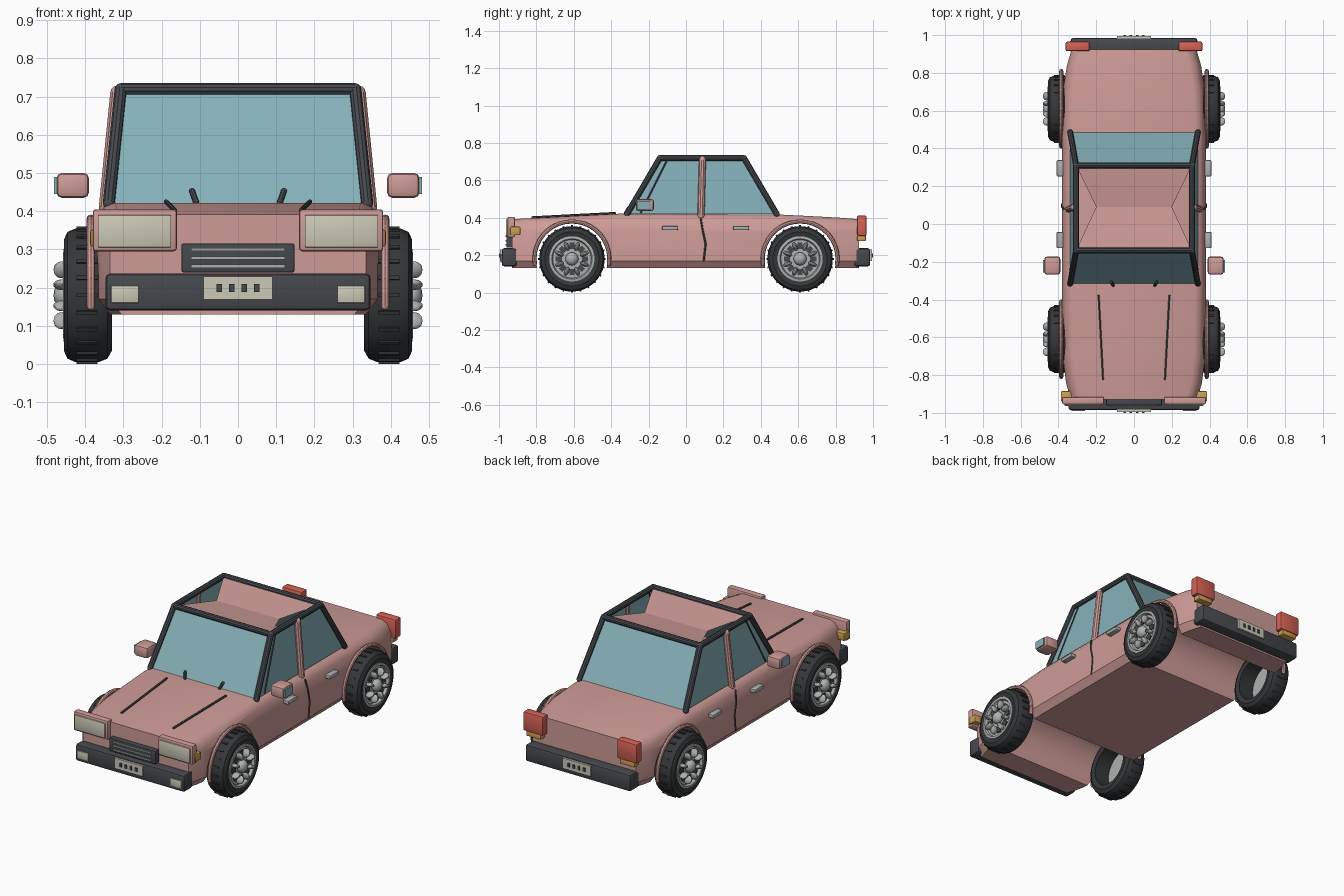
import bpy, bmesh
from math import pi, sin, cos, radians
from mathutils import Vector, Matrix

cube = bpy.data.objects.get("Cube")
if cube:
    bpy.data.objects.remove(cube, do_unlink=True)


def material(name, r, g, b):
    m = bpy.data.materials.new(name)
    m.use_nodes = True
    m.diffuse_color = (r, g, b, 1)
    m.node_tree.nodes["Principled BSDF"].inputs["Base Color"].default_value = (r, g, b, 1)
    return m


PINK = material("pink paint", .62, .33, .31)
TRIM = material("dark trim", .06, .065, .075)
RUBBER = material("black rubber", .035, .038, .042)
GLASS = material("teal glass", .24, .44, .49)
CREAM = material("cream lamp", .60, .58, .46)
SILVER = material("silver metal", .42, .44, .43)
RED = material("red lamp", .66, .12, .09)
AMBER = material("amber lamp", .60, .35, .08)


def finish(name, bm, mat, smooth=True):
    bmesh.ops.recalc_face_normals(bm, faces=bm.faces)
    me = bpy.data.meshes.new(name)
    bm.to_mesh(me)
    bm.free()
    me.materials.append(mat)
    ob = bpy.data.objects.new(name, me)
    bpy.context.collection.objects.link(ob)
    if smooth:
        shade(ob)
    return ob


def shade(ob):
    bpy.ops.object.select_all(action='DESELECT')
    ob.select_set(True)
    bpy.context.view_layer.objects.active = ob
    bpy.ops.object.shade_smooth_by_angle(angle=radians(35))


def box(name, lo, hi, mat, bevel=0.0):
    lo, hi = Vector(lo), Vector(hi)
    bm = bmesh.new()
    bmesh.ops.create_cube(bm, size=1, matrix=Matrix.Translation((lo + hi) / 2)
                          @ Matrix.Diagonal((*(hi - lo), 1)))
    if bevel:
        bmesh.ops.bevel(bm, geom=bm.edges[:], offset=bevel, segments=2,
                        profile=.5, affect='EDGES')
    return finish(name, bm, mat)


def rods(name, paths, r, mat, sides=10):
    """Round bars with ball joints along each path."""
    bm = bmesh.new()
    for path in paths:
        pts = [Vector(p) for p in path]
        for p, q in zip(pts, pts[1:]):
            d = q - p
            rot = d.to_track_quat('Z', 'Y').to_matrix().to_4x4()
            bmesh.ops.create_cone(bm, cap_ends=True, segments=sides, radius1=r, radius2=r,
                                  depth=d.length, matrix=Matrix.Translation((p + q) / 2) @ rot)
        for p in pts:
            bmesh.ops.create_uvsphere(bm, u_segments=sides, v_segments=6, radius=r,
                                      matrix=Matrix.Translation(p))
    return finish(name, bm, mat)


def lathe(name, profile, centre, mat, closed=True):
    """Spin (x, radius) points about the x axis through the centre."""
    bm = bmesh.new()
    c = Vector(centre)
    vs = [bm.verts.new(c + Vector((x, 0, r))) for x, r in profile]
    es = [bm.edges.new(e) for e in zip(vs, vs[1:])]
    if closed:
        es.append(bm.edges.new((vs[-1], vs[0])))
    bmesh.ops.spin(bm, geom=vs + es, cent=c, axis=(1, 0, 0), angle=2 * pi, steps=36)
    bmesh.ops.remove_doubles(bm, verts=bm.verts, dist=.0001)
    return finish(name, bm, mat)


# Body shell: cross-sections lofted along the length
bm = bmesh.new()
rings = []
for y, w, top in [(-.93, .335, .395), (-.84, .36, .40), (-.7, .377, .407), (-.35, .382, .425),
                  (.5, .382, .42), (.7, .377, .41), (.84, .355, .402), (.925, .33, .395)]:
    half = [(w - .03, .13), (w, .17), (w, .33), (w - .012, top - .04),
            (w - .03, top - .015), (w - .06, top - .003)]
    section = half + [(-x, z) for x, z in reversed(half)]
    rings.append([bm.verts.new((x, y, z)) for x, z in section])
for a, b in zip(rings, rings[1:]):
    for i in range(len(a)):
        j = (i + 1) % len(a)
        bm.faces.new((a[i], a[j], b[j], b[i]))
bm.faces.new(rings[0])
bm.faces.new(rings[-1])
body = finish("body", bm, PINK, smooth=False)

# Wheel arches cut right through
AXLE = .61
for y in (-AXLE, AXLE):
    bm = bmesh.new()
    bmesh.ops.create_cone(bm, cap_ends=True, segments=48, radius1=.192, radius2=.192, depth=1.2,
                          matrix=Matrix.Translation((0, y, .18)) @ Matrix.Rotation(pi / 2, 4, 'Y'))
    cutter = finish("arch_cutter", bm, PINK)
    cutter.hide_render = True
    mod = body.modifiers.new("arch", 'BOOLEAN')
    mod.object, mod.operation, mod.solver = cutter, 'DIFFERENCE', 'EXACT'
    bpy.context.view_layer.objects.active = body
    bpy.ops.object.modifier_apply(modifier=mod.name)
    bpy.data.objects.remove(cutter, do_unlink=True)
shade(body)

# Cabin frame corners, base and roof
BASE = [(-.338, -.315, .42), (.338, -.315, .42), (.338, .485, .42), (-.338, .485, .42)]
ROOF = [(-.307, -.14, .719), (.307, -.14, .719), (.307, .31, .719), (-.307, .31, .719)]
rods("cabin_frame", [ROOF + ROOF[:1]] + list(zip(BASE, ROOF)), .016, TRIM)

# Glass on four sides
bm = bmesh.new()
low, high = ([bm.verts.new(p) for p in ring] for ring in (BASE, ROOF))
for i in range(4):
    j = (i + 1) % 4
    bm.faces.new((low[i], low[j], high[j], high[i]))
finish("windows", bm, GLASS, smooth=False)

# Sagging roof panel pinched in at both sides
bm = bmesh.new()
a, b, c, d = (bm.verts.new(p) for p in ROOF)
l, r = bm.verts.new((-.2, .09, .69)), bm.verts.new((.2, .09, .69))
bm.faces.new((a, b, r, l))
bm.faces.new((l, r, c, d))
finish("roof_panel", bm, PINK, smooth=False)


def wheel(s, y, name):
    c = (0, y, .18)
    # Tyre and rim
    lathe(name + "_tyre", [(s * x, r) for x, r in
          [(.335, .118), (.33, .145), (.342, .166), (.365, .175), (.425, .175),
           (.446, .166), (.456, .145), (.45, .118)]], c, RUBBER)
    lathe(name + "_rim", [(s * x, r) for x, r in
          [(.43, 0), (.43, .121), (.456, .121), (.458, .108), (.444, .102), (.444, 0)]],
          c, SILVER, closed=False)
    # Tread bars around the tyre
    tread, slots, studs = bmesh.new(), bmesh.new(), bmesh.new()
    for i in range(24):
        turn = Matrix.Translation(c) @ Matrix.Rotation(2 * pi * i / 24, 4, 'X')
        bmesh.ops.create_cube(tread, size=1, matrix=turn @ Matrix.Translation((s * .395, 0, .174))
                              @ Matrix.Diagonal((.055, .01, .012, 1)))
    # Dark rim slots and raised studs between them
    for i in range(8):
        turn = Matrix.Translation(c) @ Matrix.Rotation(pi * i / 4, 4, 'X')
        bmesh.ops.create_cube(slots, size=1, matrix=turn @ Matrix.Translation((s * .447, 0, .07))
                              @ Matrix.Diagonal((.008, .026, .034, 1)))
        turn = turn @ Matrix.Rotation(pi / 8, 4, 'X')
        bmesh.ops.create_uvsphere(studs, u_segments=10, v_segments=6, radius=1,
                                  matrix=turn @ Matrix.Translation((s * .46, 0, .072))
                                  @ Matrix.Diagonal((.024, .012, .024, 1)))
    bmesh.ops.create_uvsphere(studs, u_segments=16, v_segments=8, radius=1,
                              matrix=Matrix.Translation((s * .455, y, .18))
                              @ Matrix.Diagonal((.028, .035, .035, 1)))
    finish(name + "_tread", tread, RUBBER)
    finish(name + "_slots", slots, TRIM)
    finish(name + "_studs", studs, SILVER)
    # Arch lip on the body side
    arc = [(s * .385, y + .2 * cos(t), .18 + .2 * sin(t))
           for t in (radians(-8 + 196 * k / 20) for k in range(21))]
    rods(name + "_arch_lip", [arc], .011, PINK, 8)


def sided(name, s, lo, hi, mat, bevel=0.0):
    """Box given for the +x side, flipped when s is negative."""
    xs = sorted((s * lo[0], s * hi[0]))
    return box(name, (xs[0], *lo[1:]), (xs[1], *hi[1:]), mat, bevel)


for s, side in ((1, "left_"), (-1, "right_")):
    wheel(s, -AXLE, side + "front_wheel")
    wheel(s, AXLE, side + "rear_wheel")
    # Headlights, bumper lamps and indicators
    sided(side + "headlight_case", s, (.16, -.955, .295), (.38, -.915, .405), PINK, .008)
    sided(side + "headlight", s, (.175, -.963, .305), (.367, -.95, .39), CREAM, .003)
    sided(side + "bumper_lamp", s, (.26, -.991, .16), (.332, -.98, .205), CREAM, .002)
    sided(side + "front_indicator", s, (.33, -.94, .307), (.387, -.885, .352), AMBER, .006)
    # Tail lights
    sided(side + "tail_light", s, (.235, .915, .302), (.362, .965, .412), RED, .008)
    sided(side + "rear_indicator", s, (.25, .915, .275), (.345, .962, .304), AMBER, .005)
    # Door mirrors
    sided(side + "mirror_case", s, (.39, -.268, .435), (.475, -.172, .5), PINK, .014)
    sided(side + "mirror_glass", s, (.474, -.258, .445), (.482, -.19, .49), GLASS)
    # Door handles, seam and middle pillar
    for y, part in ((-.085, "front_handle"), (.295, "rear_handle")):
        sided(side + part, s, (.375, y - .043, .334), (.41, y + .043, .356), SILVER, .006)
    rods(side + "door_seam", [[(s * .372, .08, .39), (s * .382, .09, .33),
                              (s * .382, .105, .26), (s * .382, .095, .172)]], .005, TRIM, 6)
    rods(side + "middle_pillar", [[(s * .346, .08, .41), (s * .316, .088, .71)]], .019, PINK)
    rods(side + "window_divider", [[(s * .337, -.24, .43), (s * .308, -.1, .71)]], .005, TRIM, 6)
    # Hood crease and wiper
    rods(side + "hood_crease", [[(s * .188, -.38, .425), (s * .165, -.82, .402)]], .006, TRIM, 6)
    rods(side + "wiper", [[(s * .11, -.325, .425), (s * .12, -.308, .453)]], .008, TRIM, 8)

# Grille with bright bars
box("grille", (-.148, -.96, .24), (.148, -.915, .316), TRIM, .005)
for z in (.256, .278, .3):
    box("grille_bar", (-.123, -.966, z - .004), (.123, -.955, z + .004), SILVER)

# Bumpers and number plates with four plain marks
box("front_bumper", (-.347, -.985, .14), (.347, -.905, .237), TRIM, .013)
box("rear_bumper", (-.335, .9, .14), (.335, .985, .237), TRIM, .013)
for f, end in ((-1, "front"), (1, "rear")):
    def plate(name, x, w, z, h, inner, outer, mat):
        y0, y1 = sorted((f * inner, f * outer))
        box(name, (x - w, y0, z - h), (x + w, y1, z + h), mat)
    plate(end + "_plate", 0, .09, .199, .03, .98, .995, CREAM)
    for i in range(4):
        plate(end + "_plate_mark", (i - 1.5) * .033, .007, .199, .011, .99, 1.0, TRIM)
